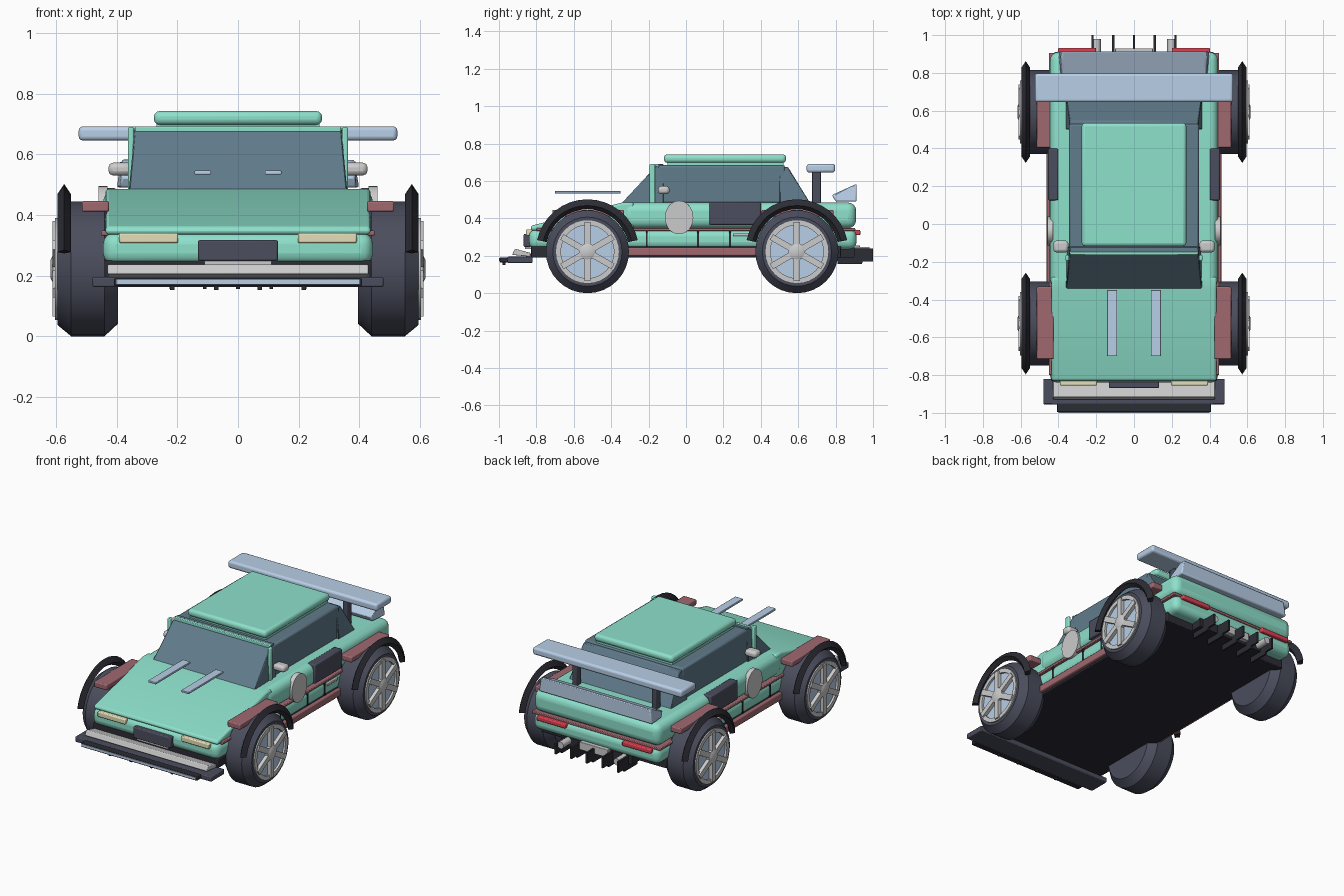
import bpy, bmesh
from math import pi, sin, cos, radians
from mathutils import Matrix, Vector

if "Cube" in bpy.data.objects:
    bpy.data.objects.remove(bpy.data.objects["Cube"])


def material(name, rgb):
    m = bpy.data.materials.new(name)
    m.diffuse_color = (*rgb, 1)
    m.use_nodes = True
    m.node_tree.nodes["Principled BSDF"].inputs["Base Color"].default_value = m.diffuse_color
    return m


GREEN = material("mint_paint", (0.27, 0.75, 0.60))
GLASS = material("tinted_glass", (0.12, 0.20, 0.26))
DARK = material("dark_trim", (0.07, 0.075, 0.11))
BLACK = material("black_rubber", (0.025, 0.025, 0.035))
MAROON = material("maroon_trim", (0.35, 0.14, 0.16))
BLUE = material("pale_blue", (0.48, 0.62, 0.80))
CREAM = material("cream_lamp", (0.78, 0.74, 0.48))
RED = material("red_lamp", (0.70, 0.05, 0.08))
METAL = material("light_grey", (0.60, 0.60, 0.60))


def finish(bm, name, mat, bevel=0.0, segs=3):
    bmesh.ops.recalc_face_normals(bm, faces=bm.faces)
    me = bpy.data.meshes.new(name)
    bm.to_mesh(me)
    bm.free()
    ob = bpy.data.objects.new(name, me)
    bpy.context.collection.objects.link(ob)
    me.materials.append(mat)
    if bevel:
        mod = ob.modifiers.new("bevel", "BEVEL")
        mod.width, mod.segments = bevel, segs
        mod.limit_method = 'ANGLE'
    bpy.ops.object.select_all(action='DESELECT')
    ob.select_set(True)
    bpy.context.view_layer.objects.active = ob
    bpy.ops.object.shade_smooth_by_angle(angle=radians(35))
    return ob


def box(name, x, y, z, mat, bevel=0.0, segs=2):
    """Box from (min, max) ranges."""
    bm = bmesh.new()
    bmesh.ops.create_cube(bm, size=1)
    for v in bm.verts:
        v.co = [r[0] if c < 0 else r[1] for c, r in zip(v.co, (x, y, z))]
    return finish(bm, name, mat, bevel, segs)


def pair(name, x, *args, **kw):
    """The same box on the right and the left side."""
    box(name + "_right", x, *args, **kw)
    box(name + "_left", (-x[1], -x[0]), *args, **kw)


def prism(name, profile, half, mat, bevel=0.0, segs=3, taper=None):
    """(y, z) profile stretched across x; taper gives half width per point."""
    bm = bmesh.new()
    w = taper or [half] * len(profile)
    sides = [[bm.verts.new((s * h, y, z)) for h, (y, z) in zip(w, profile)] for s in (-1, 1)]
    n = len(profile)
    for side in sides:
        bm.faces.new(side)
    for i in range(n):
        j = (i + 1) % n
        bm.faces.new((sides[0][i], sides[0][j], sides[1][j], sides[1][i]))
    return finish(bm, name, mat, bevel, segs)


def lathe(name, profile, y, z, side, mat, n=32, closed=False, arc=None):
    """(x, r) profile turned around the axle at y, z."""
    bm = bmesh.new()
    a0, a1 = arc or (0, 2 * pi)
    count = n + 1 if arc else n
    rings = []
    for k in range(count):
        a = a0 + (a1 - a0) * k / n
        rings.append([bm.verts.new((side * x, y + r * cos(a), z + r * sin(a))) for x, r in profile])
    m = len(profile)
    for k in range(n):
        p, q = rings[k], rings[(k + 1) % count]
        for i in range(m if closed else m - 1):
            j = (i + 1) % m
            bm.faces.new((p[i], p[j], q[j], q[i]))
    if arc:
        bm.faces.new(rings[0])
        bm.faces.new(rings[-1])
    elif not closed:
        bm.faces.new([r[0] for r in rings])
        bm.faces.new([r[-1] for r in rings])
    return finish(bm, name, mat)


# Body shell
box("chassis_floor", (-0.44, 0.44), (-0.83, 0.83), (0.19, 0.25), BLACK, 0.005)
box("lower_body", (-0.445, 0.445), (-0.84, 0.912), (0.235, 0.342), GREEN, 0.04, 4)
box("upper_body", (-0.445, 0.445), (-0.34, 0.91), (0.347, 0.485), GREEN, 0.045, 4)
prism("hood", [(-0.83, 0.335), (-0.83, 0.36), (-0.34, 0.485), (-0.28, 0.485), (-0.28, 0.335)],
      0.437, GREEN, 0.018)
box("waist_strip", (-0.451, 0.451), (-0.80, 0.905), (0.332, 0.348), MAROON, 0.004)
pair("side_sill", (0.42, 0.462), (-0.33, 0.40), (0.20, 0.245), MAROON, 0.006)

# Cabin
box("side_windows", (-0.345, 0.345), (-0.15, 0.53), (0.48, 0.685), GLASS, 0.012)
prism("windshield", [(-0.345, 0.48), (-0.15, 0.69), (-0.12, 0.69), (-0.12, 0.48)], 0, GLASS,
      0.004, 1, taper=[0.36, 0.34, 0.34, 0.355])
prism("rear_window", [(0.50, 0.48), (0.50, 0.675), (0.545, 0.675), (0.665, 0.48)], 0, GLASS,
      0.004, 1, taper=[0.36, 0.34, 0.34, 0.36])
pair("front_pillar", (0.343, 0.363), (-0.195, -0.165), (0.47, 0.69), GREEN, 0.006)
box("roof_front_beam", (-0.34, 0.34), (-0.165, -0.145), (0.672, 0.692), GREEN, 0.004)
box("roof_plinth", (-0.268, 0.268), (-0.10, 0.52), (0.67, 0.71), GREEN)
box("roof", (-0.277, 0.277), (-0.118, 0.535), (0.697, 0.742), GREEN, 0.018, 3)
pair("mirror", (0.347, 0.427), (-0.15, -0.088), (0.53, 0.572), METAL, 0.015)

# Hood stripes
pair("hood_stripe", (0.089, 0.143), (-0.70, -0.35), (0.533, 0.546), BLUE, 0.003)

# Door seams, vents, handles and roundels
for i, y in enumerate((-0.21, 0.065, 0.235)):
    pair(f"door_seam_{i}", (0.43, 0.448), (y - 0.005, y + 0.005), (0.25, 0.332), BLACK)
pair("side_vent", (0.40, 0.455), (0.125, 0.40), (0.365, 0.488), DARK, 0.008)
pair("door_handle", (0.43, 0.455), (0.25, 0.36), (0.305, 0.32), METAL, 0.003)
for s, tag in ((1, "right"), (-1, "left")):
    disc = lathe("roundel_" + tag, [(0.43, 0.08), (0.459, 0.08)], 0, 0, s, METAL, 32)
    disc.scale = (1, 0.95, 1.12)
    disc.location = (0, -0.037, 0.405)

# Wheels, arches and fenders
TIRE = [(0.395, 0.12), (0.395, 0.18), (0.44, 0.222), (0.55, 0.222), (0.595, 0.185), (0.595, 0.155), (0.58, 0.15)]
ARCH = [(0.551, 0.242), (0.573, 0.275), (0.595, 0.242), (0.573, 0.222)]
RING = [(0.575, 0.142), (0.603, 0.142), (0.603, 0.168), (0.575, 0.168)]
for end, y in (("front", -0.527), ("rear", 0.593)):
    for s, tag in ((1, "right"), (-1, "left")):
        t = f"_{end}_{tag}"
        lathe("tire" + t, TIRE, y, 0.222, s, DARK)
        lathe("rim_disc" + t, [(0.57, 0.15), (0.59, 0.15)], y, 0.222, s, BLUE)
        lathe("rim_ring" + t, RING, y, 0.222, s, METAL, closed=True)
        lathe("hub" + t, [(0.58, 0.045), (0.61, 0.045), (0.618, 0.03)], y, 0.222, s, METAL, 16)
        bm = bmesh.new()
        for k in range(6):
            mat = (Matrix.Translation((s * 0.598, y, 0.222)) @ Matrix.Rotation(k * pi / 3, 4, 'X')
                   @ Matrix.Translation((0, 0, 0.085)) @ Matrix.Diagonal((0.028, 0.034, 0.145, 1)))
            bmesh.ops.create_cube(bm, size=1, matrix=mat)
        finish(bm, "spokes" + t, METAL)
        lathe("wheel_arch" + t, ARCH, y, 0.227, s, BLACK, 16, True, (radians(12), radians(168)))
    pair(f"fender_{end}", (0.425, 0.515), (y - 0.188, y + 0.195), (0.41, 0.446), MAROON, 0.006)

# Front bumper, splitter, lamps and plate
box("front_splitter", (-0.48, 0.48), (-0.955, -0.82), (0.162, 0.195), DARK, 0.006)
box("splitter_blade", (-0.408, 0.408), (-0.996, -0.94), (0.165, 0.192), BLACK, 0.004)
box("splitter_strip", (-0.40, 0.40), (-1.0, -0.99), (0.173, 0.187), BLUE)
prism("front_bumper", [(-0.93, 0.205), (-0.915, 0.238), (-0.83, 0.215), (-0.83, 0.195)], 0.43, METAL, 0.005, 2)
for i, x in enumerate((-0.217, -0.072, 0.072, 0.217)):
    box(f"splitter_bolt_{i}", (x - 0.007, x + 0.007), (-0.98, -0.966), (0.152, 0.17), BLACK)
pair("headlight", (0.197, 0.392), (-0.855, -0.825), (0.307, 0.341), CREAM, 0.006)
box("front_grille", (-0.132, 0.132), (-0.868, -0.83), (0.248, 0.317), DARK, 0.006)
box("front_grille_sill", (-0.11, 0.11), (-0.86, -0.83), (0.236, 0.25), METAL)

# Rear wing and lip spoiler
box("rear_wing", (-0.525, 0.525), (0.645, 0.797), (0.645, 0.692), BLUE, 0.014, 3)
pair("wing_post", (0.265, 0.295), (0.675, 0.722), (0.47, 0.66), DARK, 0.004)
prism("lip_spoiler", [(0.78, 0.525), (0.80, 0.49), (0.912, 0.49), (0.912, 0.585), (0.89, 0.575)], 0, BLUE,
      0.008, 2, taper=[0.385, 0.39, 0.40, 0.385, 0.38])

# Rear lamps, plate, exhausts and diffuser
pair("tail_light", (0.20, 0.402), (0.90, 0.932), (0.31, 0.338), RED, 0.006)
box("rear_plate", (-0.10, 0.10), (0.90, 0.93), (0.205, 0.255), METAL, 0.003)
box("diffuser_tray", (-0.25, 0.25), (0.80, 0.90), (0.19, 0.245), BLACK)
for s, tag in ((1, "right"), (-1, "left")):
    bm = bmesh.new()
    bmesh.ops.create_cone(bm, cap_ends=True, segments=16, radius1=0.022, radius2=0.022, depth=0.15,
                          matrix=Matrix.Translation((s * 0.198, 0.905, 0.225)) @ Matrix.Rotation(pi / 2, 4, 'X'))
    finish(bm, "exhaust_" + tag, METAL)
FIN = [(0.81, 0.24), (0.81, 0.155), (0.94, 0.155), (0.945, 0.17), (1.0, 0.17), (1.0, 0.24)]
for i, x in enumerate((-0.22, -0.11, 0, 0.11, 0.22)):
    fin = prism(f"diffuser_fin_{i}", FIN, 0.006, BLACK)
    fin.location.x = x
